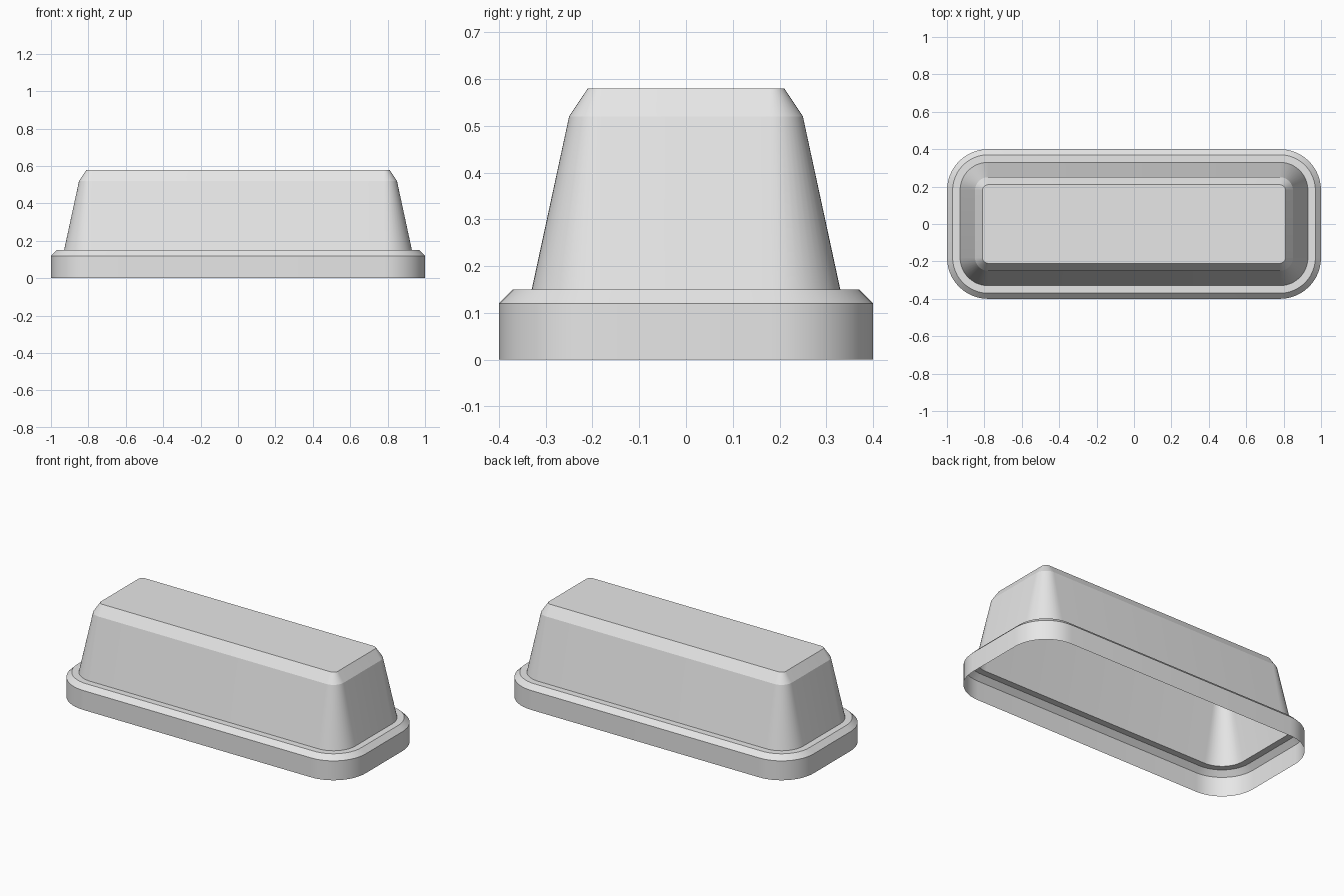
import bpy, bmesh
from math import cos, sin, pi

cube = bpy.data.objects.get("Cube")
if cube:
    bpy.data.objects.remove(cube, do_unlink=True)

SEGMENTS = 12                   # per rounded corner
CORE_X, CORE_Y = 0.78, 0.18     # corner centres shared by every section

grey = bpy.data.materials.new("light_grey")
grey.use_nodes = True
grey.diffuse_color = (0.8, 0.8, 0.8, 1)
grey.node_tree.nodes["Principled BSDF"].inputs["Base Color"].default_value = (0.8, 0.8, 0.8, 1)


def rounded_ring(bm, radius, z):
    """Rounded rectangle at height z, offset from the shared core."""
    ring = []
    for quarter, (sx, sy) in enumerate([(1, 1), (-1, 1), (-1, -1), (1, -1)]):
        for i in range(SEGMENTS + 1):
            a = (quarter + i / SEGMENTS) * pi / 2
            ring.append(bm.verts.new((sx * CORE_X + radius * cos(a),
                                      sy * CORE_Y + radius * sin(a), z)))
    return ring


def shell(name, profile, capped=False):
    """Loft rounded rectangles through (radius, height) pairs."""
    bm = bmesh.new()
    rings = [rounded_ring(bm, r, z) for r, z in profile]
    n = len(rings[0])
    for low, high in zip(rings, rings[1:]):
        for i in range(n):
            j = (i + 1) % n
            bm.faces.new((low[i], low[j], high[j], high[i]))
    if capped:
        bm.faces.new(rings[-1])
    mesh = bpy.data.meshes.new(name)
    bm.to_mesh(mesh)
    bm.free()
    mesh.materials.append(grey)
    obj = bpy.data.objects.new(name, mesh)
    bpy.context.collection.objects.link(obj)
    bpy.ops.object.select_all(action="DESELECT")
    obj.select_set(True)
    bpy.context.view_layer.objects.active = obj
    bpy.ops.object.shade_smooth_by_angle(angle=pi / 10)
    return obj


# Base rim: upright wall, bevel, then flat ledge, open underneath
shell("base_rim", [(0.22, 0), (0.22, 0.12), (0.19, 0.15), (0.15, 0.15)])

# Tapered hollow cover with a bevelled top
shell("tapered_cover", [(0.15, 0.15), (0.07, 0.52), (0.03, 0.58)], capped=True)
